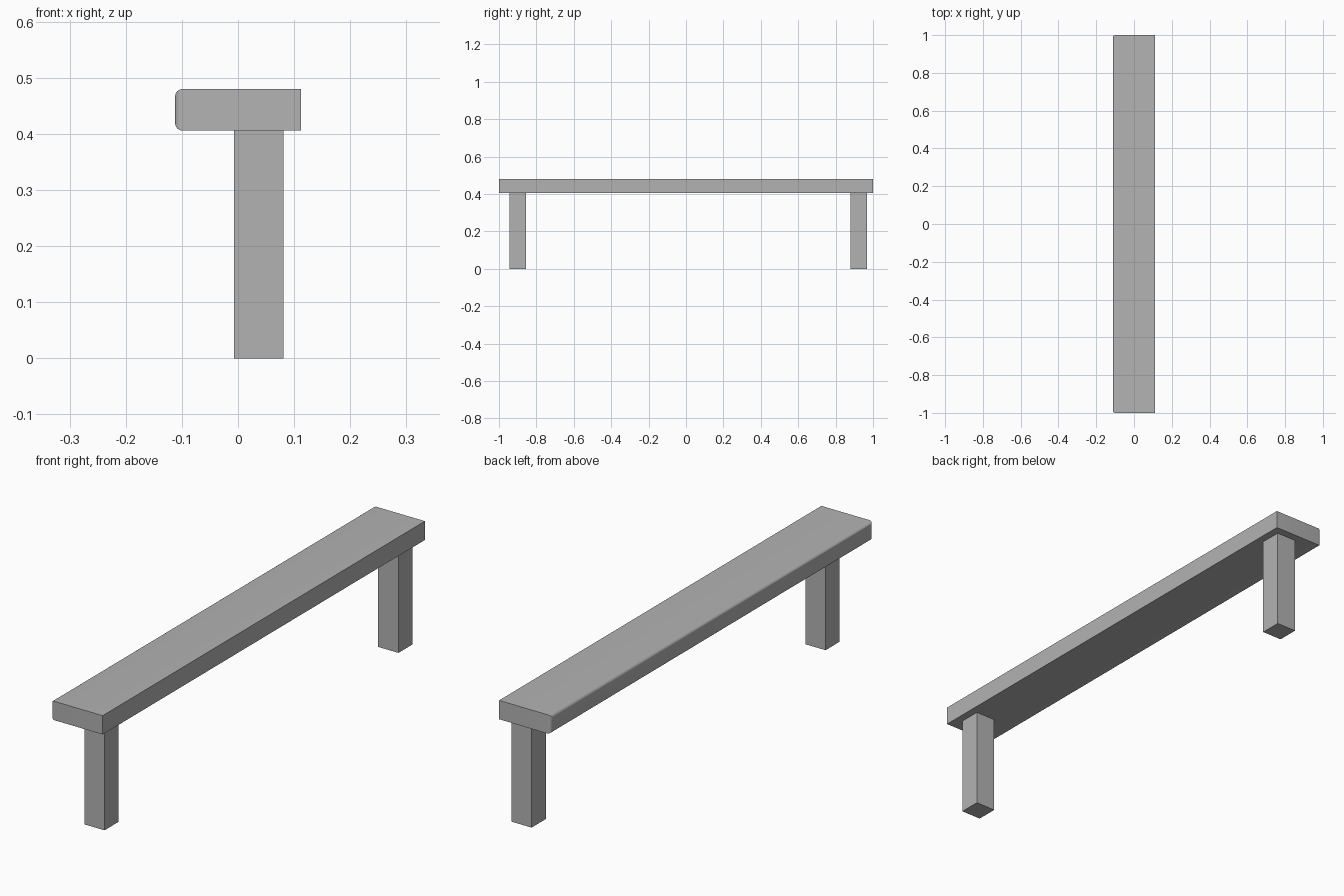
import bpy
import bmesh
import math
from mathutils import Vector

cube = bpy.data.objects.get("Cube")
if cube:
    bpy.data.objects.remove(cube, do_unlink=True)

# Plain grey finish
grey = bpy.data.materials.new("plain_grey")
grey.use_nodes = True
colour = (0.45, 0.45, 0.45, 1)
grey.diffuse_color = colour
grey.node_tree.nodes["Principled BSDF"].inputs["Base Color"].default_value = colour


def box(name, low, high, round_left=0):
    """Box between two corners; optionally rounds all edges of its -x face."""
    low, high = Vector(low), Vector(high)
    bm = bmesh.new()
    bmesh.ops.create_cube(bm, size=1)
    bmesh.ops.scale(bm, vec=high - low, verts=bm.verts)
    bmesh.ops.translate(bm, vec=(low + high) / 2, verts=bm.verts)
    if round_left:
        side = min(bm.faces, key=lambda f: f.calc_center_median().x)
        bmesh.ops.bevel(bm, geom=list(side.edges), offset=round_left,
                        offset_type='OFFSET', segments=6, profile=0.5,
                        affect='EDGES')
    mesh = bpy.data.meshes.new(name)
    bm.to_mesh(mesh)
    bm.free()
    mesh.materials.append(grey)
    obj = bpy.data.objects.new(name, mesh)
    bpy.context.collection.objects.link(obj)
    return obj


# Seat plank with one softened long side
seat = box("seat", (-0.112, -1, 0.406), (0.112, 1, 0.48), round_left=0.013)
bpy.ops.object.select_all(action='DESELECT')
seat.select_set(True)
bpy.context.view_layer.objects.active = seat
bpy.ops.object.shade_smooth_by_angle(angle=math.radians(30))

# Two square posts, set off-centre under the seat
for name, y in (("front_leg", -0.9), ("back_leg", 0.924)):
    box(name, (-0.007, y - 0.044, 0), (0.081, y + 0.044, 0.406))
